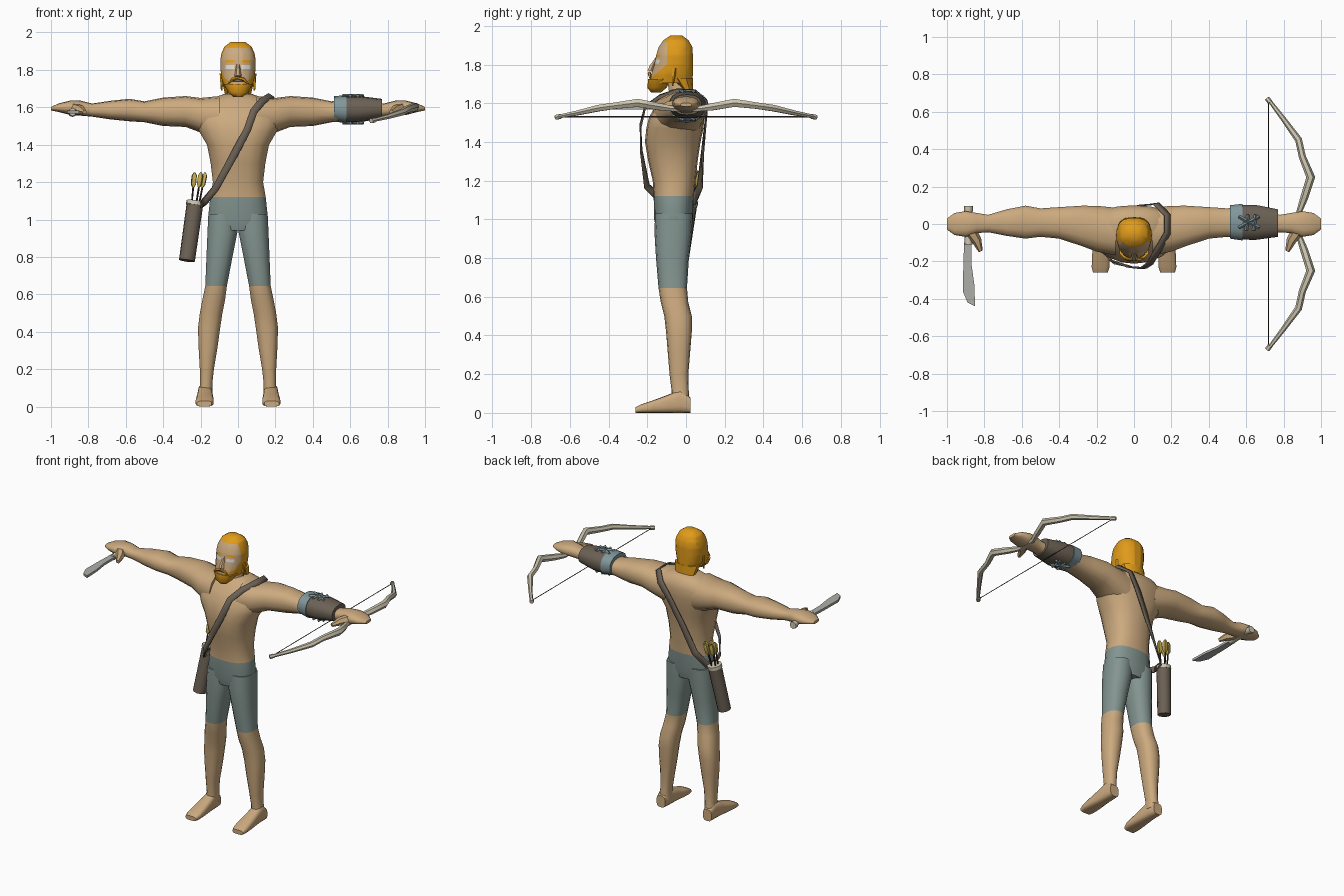
import bpy, bmesh, math
from mathutils import Vector

if "Cube" in bpy.data.objects:
    bpy.data.objects.remove(bpy.data.objects["Cube"])


def material(name, *rgb):
    mat = bpy.data.materials.new(name)
    mat.use_nodes = True
    mat.diffuse_color = (*rgb, 1)
    mat.node_tree.nodes["Principled BSDF"].inputs["Base Color"].default_value = (*rgb, 1)
    return mat


skin = material("skin", .60, .40, .21)
cloth = material("grey_green_cloth", .23, .30, .28)
hair = material("orange_hair", .75, .33, .01)
leather = material("brown_leather", .15, .12, .09)
bone = material("pale_bone", .62, .57, .44)
steel = material("grey_steel", .42, .42, .40)
yellow = material("yellow_feather", .55, .40, .08)
blue = material("blue_grey_band", .22, .31, .33)
dark = material("dark_cord", .04, .035, .03)
white = material("eye_white", .72, .72, .66)
made = []


def finish(name, bm, mats, rule=None):
    """Turn a bmesh into a named object, colouring faces by a rule."""
    bmesh.ops.recalc_face_normals(bm, faces=bm.faces)
    mesh = bpy.data.meshes.new(name)
    for mat in mats:
        mesh.materials.append(mat)
    if rule:
        for face in bm.faces:
            face.material_index = rule(face.calc_center_median())
    bm.to_mesh(mesh)
    bm.free()
    obj = bpy.data.objects.new(name, mesh)
    bpy.context.collection.objects.link(obj)
    made.append(obj)
    return obj


def bridge(bm, loops, caps=True):
    for low, high in zip(loops, loops[1:]):
        for i in range(len(low)):
            j = (i + 1) % len(low)
            bm.faces.new((low[i], low[j], high[j], high[i]))
    if caps:
        bm.faces.new(loops[0])
        bm.faces.new(loops[-1])


def loft(name, axis, rings, mats, rule=None, n=14, power=2.4, side=1, cuts=()):
    """Skin rounded sections (position, a_min, a_max, b_min, b_max) along an axis."""
    bm = bmesh.new()
    loops = []
    for t, a0, a1, b0, b1 in rings:
        loop = []
        for i in range(n):
            angle = math.tau * (i + .5) / n
            c, s = (math.copysign(abs(v) ** (2 / power), v)
                    for v in (math.cos(angle), math.sin(angle)))
            a = (a0 + a1) / 2 + c * (a1 - a0) / 2
            b = (b0 + b1) / 2 + s * (b1 - b0) / 2
            x, y, z = {"x": (t, a, b), "y": (a, t, b), "z": (a, b, t)}[axis]
            loop.append(bm.verts.new((x * side, y, z)))
        loops.append(loop)
    bridge(bm, loops)
    for point, normal in cuts:
        bmesh.ops.bisect_plane(bm, geom=bm.verts[:] + bm.edges[:] + bm.faces[:],
                               plane_co=point, plane_no=normal)
    return finish(name, bm, mats, rule)


def tube(name, points, radii, mat, n=6):
    """Round tube with a radius at every path point."""
    pts = [Vector(p) for p in points]
    bm = bmesh.new()
    loops = []
    for i, (p, r) in enumerate(zip(pts, radii)):
        tangent = pts[min(i + 1, len(pts) - 1)] - pts[max(i - 1, 0)]
        turn = tangent.to_track_quat("Z", "Y")
        angles = [math.tau * k / n for k in range(n)]
        loops.append([bm.verts.new(p + turn @ Vector((math.cos(a), math.sin(a), 0)) * r)
                      for a in angles])
    bridge(bm, loops)
    return finish(name, bm, [mat])


def ribbon(name, points, width, mat):
    """Flat strap that hugs the torso."""
    pts = [Vector(p) for p in points]
    bm = bmesh.new()
    rows = []
    for i, p in enumerate(pts):
        tangent = pts[min(i + 1, len(pts) - 1)] - pts[max(i - 1, 0)]
        outward = p - Vector((0, -.06, min(p.z, 1.4)))
        across = tangent.cross(outward).normalized() * width / 2
        rows.append([bm.verts.new(p - across), bm.verts.new(p + across)])
    for (a, b), (c, d) in zip(rows, rows[1:]):
        bm.faces.new((a, b, d, c))
    obj = finish(name, bm, [mat])
    obj.modifiers.new("thickness", "SOLIDIFY").thickness = .008


# Torso with the top of the shorts
loft("torso", "z", [
    (.94, -.15, .15, -.15, .02), (1.0, -.163, .163, -.165, .035),
    (1.12, -.15, .15, -.167, .04), (1.2, -.136, .136, -.172, .05),
    (1.3, -.148, .148, -.195, .06), (1.4, -.168, .168, -.212, .075),
    (1.47, -.21, .21, -.205, .09), (1.53, -.235, .235, -.19, .095),
    (1.59, -.22, .22, -.155, .1), (1.64, -.16, .16, -.11, .085),
    (1.67, -.08, .08, -.08, .05)], [skin, cloth], lambda c: int(c.z < 1.12), n=18)
loft("neck", "z", [(1.6, -.075, .075, -.1, .05), (1.66, -.057, .057, -.09, .025),
                   (1.74, -.055, .055, -.1, .02)], [skin], n=12)

# Limbs, built once for each side
for word, side in (("left", 1), ("right", -1)):
    loft(word + "_arm", "x", [
        (.1, -.17, .09, 1.42, 1.66), (.2, -.15, .1, 1.465, 1.65),
        (.28, -.12, .1, 1.495, 1.66), (.4, -.08, .092, 1.5, 1.652),
        (.5, -.07, .085, 1.52, 1.632), (.58, -.08, .1, 1.525, 1.645),
        (.68, -.065, .08, 1.535, 1.635), (.78, -.045, .05, 1.55, 1.62),
        (.84, -.05, .06, 1.555, 1.635), (.9, -.07, .07, 1.56, 1.635),
        (.96, -.06, .06, 1.575, 1.62), (1.0, -.03, .03, 1.583, 1.602)], [skin], side=side)
    tube(word + "_thumb", [(.88 * side, -.03, 1.59), (.84 * side, -.09, 1.585),
                           (.82 * side, -.145, 1.575)], (.035, .026, .012), skin)
    loft(word + "_leg", "z", [
        (.05, .135, .215, -.075, .018), (.12, .137, .203, -.075, .014),
        (.2, .128, .205, -.085, .012), (.32, .108, .212, -.095, .022),
        (.42, .094, .215, -.103, .03), (.5, .082, .205, -.112, .03),
        (.57, .068, .192, -.13, .012), (.645, .058, .176, -.142, .005),
        (.8, .028, .17, -.155, .015), (.93, .002, .165, -.163, .03),
        (1.03, .0, .16, -.16, .035)], [skin, cloth], lambda c: int(c.z > .645), side=side)
    loft(word + "_foot", "y", [
        (.022, .145, .21, 0, .08), (-.03, .137, .215, 0, .12),
        (-.09, .135, .218, 0, .095), (-.17, .13, .225, 0, .065),
        (-.23, .13, .227, 0, .045), (-.26, .14, .22, 0, .03)],
        [skin], power=3.2, side=side)


# Head, with hairline, brows and eyes cut into its surface
def head_colour(c):
    front = c.y < -.097
    if not front or c.z > 1.917 or c.z < 1.72 + .89 * (c.y + .19):
        return 1
    if .02 < abs(c.x) < .068 and 1.806 < c.z < 1.826:
        return 2
    if .018 < abs(c.x) < .072 and 1.84 < c.z < 1.853:
        return 1
    return 3 if abs(c.x) < .03 and 1.736 < c.z < 1.744 else 0


level_cuts = [((0, 0, z), (0, 0, 1)) for z in (1.736, 1.744, 1.806, 1.826, 1.84, 1.853, 1.917)]
side_cuts = [((x * s, 0, 0), (1, 0, 0)) for x in (.02, .03, .068) for s in (-1, 1)]
hair_cuts = [((0, -.097, 0), (0, 1, 0)), ((0, -.19, 1.72), (0, -.89, 1))]
loft("head", "z", [
    (1.705, -.075, .075, -.19, .035), (1.75, -.088, .088, -.182, .037),
    (1.8, -.095, .095, -.165, .037), (1.85, -.096, .096, -.155, .037),
    (1.89, -.09, .09, -.143, .034), (1.925, -.073, .073, -.118, .015),
    (1.95, -.038, .038, -.08, -.02)], [skin, hair, white, dark], head_colour,
    n=16, cuts=level_cuts + side_cuts + hair_cuts)
loft("beard", "z", [(1.655, -.025, .025, -.18, -.13), (1.68, -.055, .055, -.2, -.1),
                    (1.725, -.08, .08, -.195, -.08)], [hair], n=10)
loft("nape_hair", "z", [(1.66, -.07, .07, -.015, .037), (1.73, -.088, .088, -.08, .037)],
     [hair], n=10)
tube("nose", [(0, -.15, 1.835), (0, -.175, 1.79), (0, -.182, 1.765)], (.008, .015, .02), skin)
for s in (-1, 1):
    tube("moustache", [(0, -.19, 1.757), (.03 * s, -.188, 1.75), (.055 * s, -.185, 1.725)],
         (.008, .009, .003), hair, 5)
    tube("hair_lock", [(.085 * s, -.06, 1.78), (.088 * s, -.07, 1.69)], (.014, .004), hair, 5)

# Shoulder strap, over the chest and down the back
ribbon("strap", [
    (-.2, -.03, 1.08), (-.175, -.13, 1.1), (-.12, -.205, 1.17), (-.02, -.235, 1.35),
    (.05, -.24, 1.48), (.085, -.215, 1.58), (.13, -.14, 1.635), (.18, -.05, 1.665),
    (.18, .05, 1.66), (.12, .112, 1.61), (.05, .105, 1.5), (-.03, .09, 1.35),
    (-.12, .075, 1.17), (-.19, .04, 1.09), (-.2, -.03, 1.08)], .04, leather)

# Quiver and arrows on the right hip
base, mouth = Vector((-.273, -.03, .78)), Vector((-.23, .015, 1.085))
axis = (mouth - base).normalized()
tube("quiver", [base, mouth], (.043, .045), leather, 10)
tube("quiver_rim", [mouth - axis * .01, mouth + axis * .012], (.048, .048), bone, 10)
for i in range(5):
    angle = math.tau * i / 5
    spread = Vector((math.cos(angle), math.sin(angle), 0))
    start, end = mouth + spread * .022, mouth + axis * .17 + spread * .032
    tube("arrow_shaft", [start, end], (.005, .005), dark, 5)
    tube("arrow_feather", [start.lerp(end, t) for t in (.5, .62, .9, 1)],
         (.004, .016, .016, .005), yellow, 4)

# Forearm guard with its cuff and laces
loft("bracer", "x", [(.56, -.085, .105, 1.517, 1.66), (.65, -.087, .104, 1.52, 1.66),
                     (.77, -.07, .08, 1.54, 1.645)], [leather])
loft("bracer_cuff", "x", [(.512, -.08, .102, 1.527, 1.66), (.58, -.09, .11, 1.512, 1.664)],
     [blue])
for z in (1.662, 1.516):
    for x in (.6, .64):
        tube("lace", [(x, -.035, z), (x + .01, .05, z)], (.009, .009), blue, 4)
    for s in (-1, 1):
        tube("cross_lace", [(.56, .01 - .03 * s, z), (.67, .01 + .03 * s, z)],
             (.009, .009), blue, 4)

# Bow and string in the left hand
half = [((.885, .07, 1.572), .016), ((.91, .14, 1.582), .021), ((.945, .25, 1.602), .024),
        ((.9, .36, 1.588), .019), ((.88, .45, 1.575), .019), ((.8, .56, 1.55), .014),
        ((.72, .665, 1.53), .01)]
limb = [((x, -y, z), r) for (x, y, z), r in reversed(half)] + half
tube("bow", [p for p, r in limb], [r for p, r in limb], bone)
tube("bow_string", [(.72, -.66, 1.53), (.72, .66, 1.53)], (.003, .003), dark, 4)
for s in (-1, 1):
    tube("bow_tip", [(.728, .65 * s, 1.532), (.712, .672 * s, 1.527)], (.014, .014), bone)

# Knife in the right hand
tube("knife_handle", [(-.885, .095, 1.572), (-.885, .07, 1.572), (-.885, .05, 1.575),
                      (-.885, -.11, 1.575)], (.024, .024, .017, .021), bone, 8)
bm = bmesh.new()
outline = [(-.908, -.1), (-.868, -.1), (-.868, -.22), (-.853, -.33), (-.85, -.44),
           (-.89, -.42), (-.915, -.36), (-.912, -.2)]
bridge(bm, [[bm.verts.new((x, y, z)) for x, y in outline] for z in (1.567, 1.583)])
finish("knife_blade", bm, [steel])

# Smooth shading that keeps hard edges crisp
bpy.ops.object.select_all(action="DESELECT")
for obj in made:
    obj.select_set(True)
bpy.context.view_layer.objects.active = made[0]
bpy.ops.object.shade_smooth_by_angle(angle=math.radians(50))
